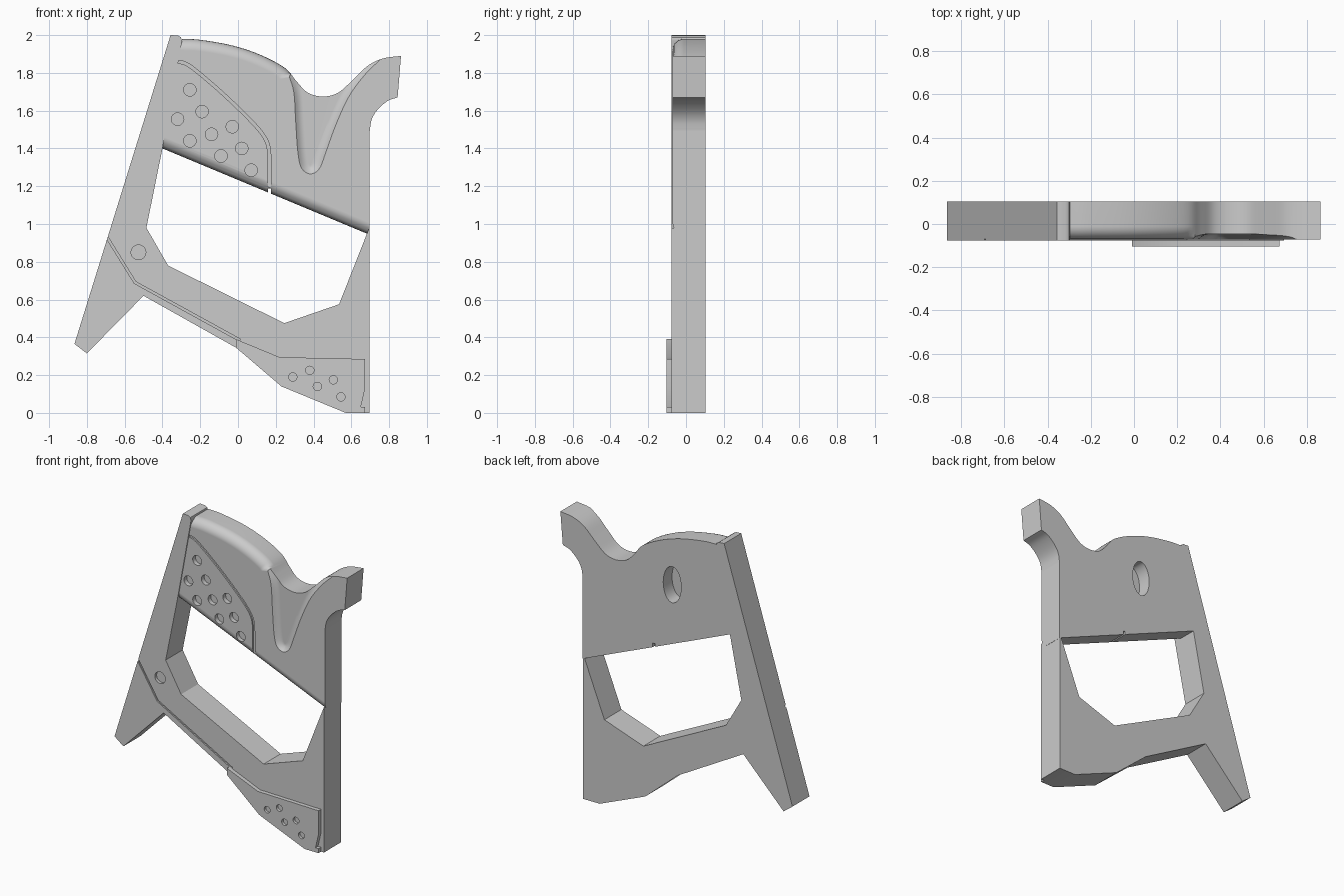
import bpy, bmesh, math
from mathutils import Vector

if "Cube" in bpy.data.objects:
    bpy.data.objects.remove(bpy.data.objects["Cube"])

BACK, FRAME, PANEL, PLATE = 0.104, -0.077, -0.071, -0.104


def spline(pts, n=5):
    """Smooth curve through the given points."""
    p = [Vector(q) for q in pts]
    p = [2 * p[0] - p[1]] + p + [2 * p[-1] - p[-2]]
    out = []
    for i in range(1, len(p) - 2):
        a, b, c, d = p[i - 1:i + 3]
        for k in range(n):
            t = k / n
            out.append(0.5 * (2 * b + (c - a) * t + (2 * a - 5 * b + 4 * c - d) * t * t
                              + (3 * b - a - 3 * c + d) * t ** 3))
    return out + [p[-2]]


def offset(pts, dist):
    """Shift an open polyline sideways, to the left of its direction."""
    p = [Vector(q) for q in pts]
    out = []
    for i, q in enumerate(p):
        d1 = (q - p[max(i - 1, 0)]).normalized()
        d2 = (p[min(i + 1, len(p) - 1)] - q).normalized()
        d = (d1 + d2).normalized()
        out.append(q + Vector((-d.y, d.x)) * dist)
    return out


def ellipse(x, z, rx, rz, n=32):
    return [(x + rx * math.cos(2 * math.pi * i / n), z + rz * math.sin(2 * math.pi * i / n))
            for i in range(n)]


def add_loft(bm, layers):
    """Closed solid through equal outlines, each given as (y, points)."""
    rings = [[bm.verts.new((p[0], y, p[1])) for p in pts] for y, pts in layers]
    n = len(rings[0])
    for a, b in zip(rings, rings[1:]):
        for i in range(n):
            j = (i + 1) % n
            bm.faces.new((a[i], a[j], b[j], b[i]))
    bm.faces.new(rings[0])
    bm.faces.new(rings[-1][::-1])


def make(name, solids, round_edge=None, radius=0.06):
    bm = bmesh.new()
    for layers in solids:
        add_loft(bm, layers)
    bmesh.ops.recalc_face_normals(bm, faces=bm.faces[:])
    if round_edge:
        front = min(v.co.y for v in bm.verts)
        edges = [e for e in bm.edges if all(abs(v.co.y - front) < 1e-5 for v in e.verts)
                 and round_edge((e.verts[0].co + e.verts[1].co) / 2)]
        bmesh.ops.bevel(bm, geom=edges, offset=radius, segments=6, profile=0.5,
                        affect='EDGES', clamp_overlap=False)
    me = bpy.data.meshes.new(name)
    bm.to_mesh(me)
    bm.free()
    ob = bpy.data.objects.new(name, me)
    bpy.context.collection.objects.link(ob)
    return ob


def prism(pts, y0, y1):
    return [(y0, pts), (y1, pts)]


def groove(pts, width, y0, y1):
    return prism(offset(pts, width / 2) + offset(pts, -width / 2)[::-1], y0, y1)


def cut(ob, *solids):
    for s in solids:
        cutter = make("cutter", [s])
        cutter.hide_render = True
        m = ob.modifiers.new("cut", 'BOOLEAN')
        m.operation, m.solver, m.object = 'DIFFERENCE', 'EXACT', cutter
        bpy.context.view_layer.objects.active = ob
        bpy.ops.object.modifier_apply(modifier=m.name)
        bpy.data.objects.remove(cutter)


def finish(ob):
    bpy.ops.object.select_all(action='DESELECT')
    ob.select_set(True)
    bpy.context.view_layer.objects.active = ob
    bpy.ops.object.shade_smooth_by_angle(angle=math.radians(32))
    w = ob.modifiers.new("flat_normals", 'WEIGHTED_NORMAL')
    w.keep_sharp = True


# Frame: slanted bar, lower grip and front post
frame = make("frame", [prism([
    (-0.357, 2.0), (-0.866, 0.365), (-0.80, 0.315), (-0.50, 0.62), (-0.01, 0.345), (0.23, 0.14),
    (0.57, 0), (0.695, 0), (0.695, 0.98), (0.535, 0.575), (0.245, 0.475), (-0.37, 0.78),
    (-0.485, 0.98), (-0.40, 1.40), (-0.296, 1.97), (-0.302, 1.988), (-0.318, 1.998)],
    FRAME, BACK)])
cut(frame,
    groove([(-0.70, 0.94), (-0.545, 0.69), (0.01, 0.385)], 0.012, -0.2, FRAME + 0.008),
    prism(ellipse(-0.527, 0.85, 0.039, 0.039), -0.2, FRAME + 0.02))

# Upper panel with rounded front edges
top = spline([(-0.296, 1.98), (-0.2, 1.975), (-0.03, 1.945), (0.12, 1.895), (0.25, 1.825),
              (0.31, 1.755), (0.37, 1.695), (0.45, 1.675), (0.53, 1.695), (0.61, 1.765),
              (0.69, 1.84), (0.77, 1.877), (0.863, 1.89)])
under = spline([(0.845, 1.67), (0.79, 1.65), (0.735, 1.60), (0.707, 1.55), (0.697, 1.49)])
panel = make("upper_panel", [prism(top + under + [(0.697, 0.943), (-0.40, 1.40)], PANEL, BACK)],
             lambda m: (m.z > 1.75 and -0.32 < m.x < 0.28) or (abs(m.x - 0.15) < 0.05 and m.z < 1.3))

# Finger scoop with sloping walls
rim = spline([(0.23, 1.93), (0.265, 1.80), (0.295, 1.70), (0.305, 1.55), (0.317, 1.38),
              (0.337, 1.295), (0.385, 1.265), (0.432, 1.295), (0.465, 1.38), (0.52, 1.53),
              (0.59, 1.68), (0.68, 1.80), (0.76, 1.88), (0.82, 1.98)])
scoop = [(y, offset(rim, d)) for d, y in
         ((-0.012, -0.09), (0, PANEL), (0.012, -0.06), (0.026, -0.051), (0.045, -0.046))]

# Pad outline, slit and dimples on the panel, oval pocket on its back
pad_line = spline([(-0.335, 1.862), (-0.28, 1.85), (-0.22, 1.81), (-0.08, 1.69), (0.06, 1.555),
                   (0.13, 1.475), (0.158, 1.42), (0.166, 1.36), (0.167, 1.28)])
dimples = [(-0.255, 1.71), (-0.19, 1.595), (-0.32, 1.555), (-0.14, 1.475), (-0.03, 1.515),
           (-0.255, 1.44), (-0.09, 1.36), (0.02, 1.40), (0.07, 1.285)]
cut(panel, scoop,
    groove(pad_line + [Vector((0.167, 1.10))], 0.016, -0.2, PANEL + 0.01),
    groove([(0.167, 1.188), (0.167, 1.10)], 0.016, -0.2, 0.2),
    prism(ellipse(0.03, 1.62, 0.067, 0.122), 0.01, 0.2),
    *[prism(ellipse(x, z, 0.033, 0.033), -0.2, PANEL + 0.03) for x, z in dimples])

# Raised plate at the foot with small dimples
plate = make("foot_plate", [prism([
    (-0.01, 0.39), (0.22, 0.295), (0.673, 0.285), (0.673, 0.13), (0.65, 0.03), (0.673, 0.03),
    (0.673, 0), (0.57, 0), (0.23, 0.14), (-0.01, 0.345)], PLATE, FRAME + 0.005)])
cut(plate, *[prism(ellipse(x, z, 0.022, 0.022, 24), -0.2, PLATE + 0.018) for x, z in
             ((0.29, 0.19), (0.38, 0.225), (0.42, 0.14), (0.505, 0.175), (0.545, 0.085))])

for part in (frame, panel, plate):
    finish(part)
